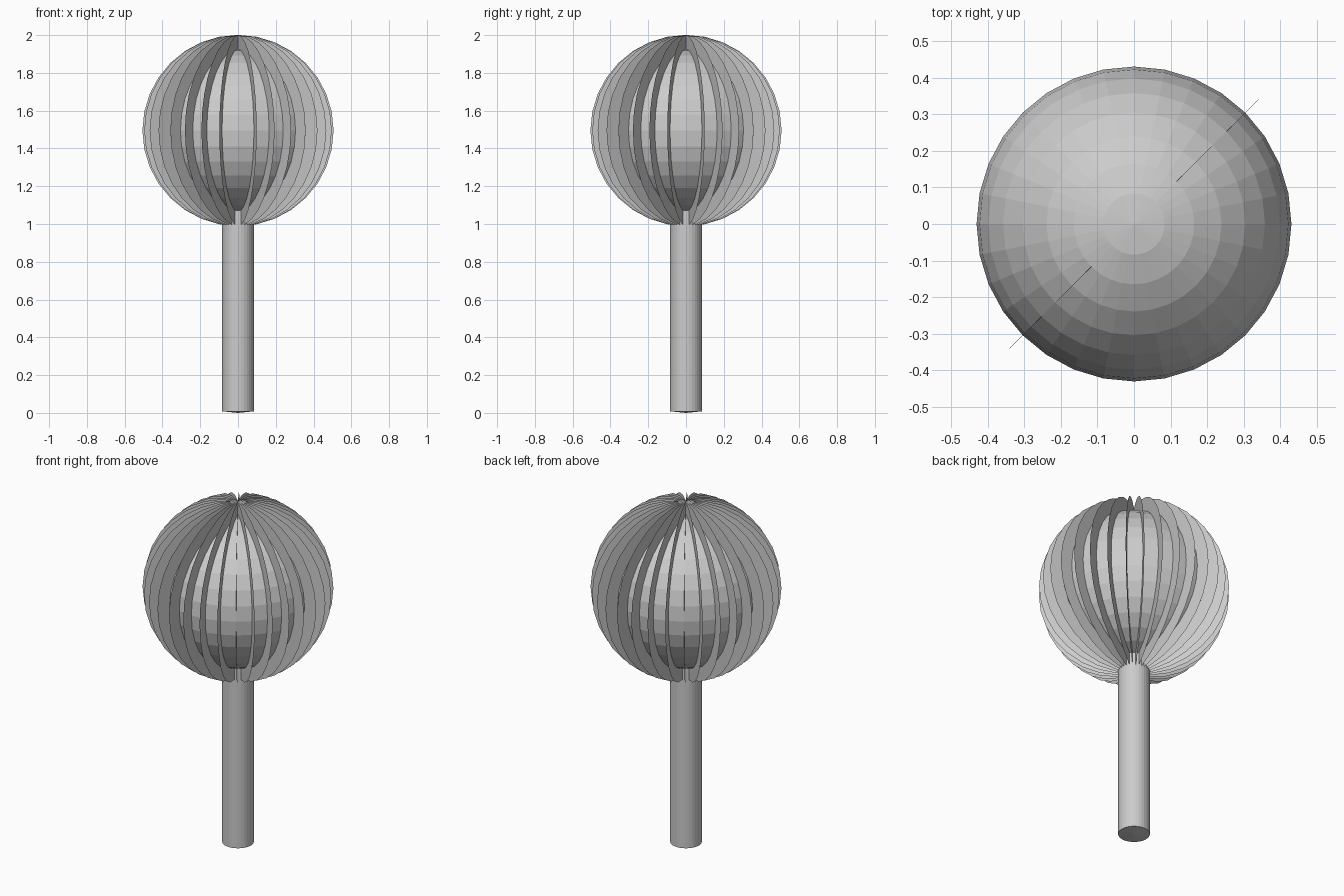
import bpy, bmesh, math

if "Cube" in bpy.data.objects:
    bpy.data.objects.remove(bpy.data.objects["Cube"])

SEGMENTS, RINGS = 32, 16
CENTRE_Z, CORE_R, FIN_R = 1.495, 0.431, 0.506

grey = bpy.data.materials.new("plain grey")
grey.diffuse_color = (0.6, 0.6, 0.6, 1.0)
grey.use_nodes = True
grey.node_tree.nodes["Principled BSDF"].inputs["Base Color"].default_value = grey.diffuse_color


def finish(bm, name):
    mesh = bpy.data.meshes.new(name)
    bm.to_mesh(mesh)
    bm.free()
    mesh.materials.append(grey)
    obj = bpy.data.objects.new(name, mesh)
    bpy.context.collection.objects.link(obj)
    return obj


def arc_point(radius, i, turn):
    """Point on a meridian, counted from the top pole."""
    t = math.pi * i / RINGS
    r = radius * math.sin(t)
    return (r * math.cos(turn), r * math.sin(turn), CENTRE_Z + radius * math.cos(t))


# Faceted core ball whose lowest cap is drawn down into a long handle
bm = bmesh.new()
bmesh.ops.create_uvsphere(bm, u_segments=SEGMENTS, v_segments=RINGS, radius=CORE_R)
bmesh.ops.translate(bm, verts=bm.verts, vec=(0, 0, CENTRE_Z))
bm.verts.ensure_lookup_table()
pole = min(bm.verts, key=lambda v: v.co.z)
drop = pole.co.z
cap = bmesh.ops.extrude_face_region(bm, geom=list(pole.link_faces))
cap_verts = [g for g in cap["geom"] if isinstance(g, bmesh.types.BMVert)]
bmesh.ops.translate(bm, verts=cap_verts, vec=(0, 0, -drop))
# Drop the old cap left inside the handle, if any
inner = [f for f in bm.faces if len(f.verts) == 3
         and abs(f.calc_center_median().z - drop) < 0.02]
bmesh.ops.delete(bm, geom=inner, context='FACES')
loose = [v for v in bm.verts if not v.link_faces]
bmesh.ops.delete(bm, geom=loose, context='VERTS')
bmesh.ops.recalc_face_normals(bm, faces=bm.faces)
finish(bm, "core_and_handle")

# Paper-thin fins standing on every meridian of the core
bm = bmesh.new()
for k in range(SEGMENTS):
    turn = 2 * math.pi * k / SEGMENTS
    inside = [bm.verts.new(arc_point(CORE_R, i, turn)) for i in range(RINGS + 1)]
    outside = [bm.verts.new(arc_point(FIN_R, i, turn)) for i in range(RINGS + 1)]
    for i in range(RINGS):
        bm.faces.new((inside[i], outside[i], outside[i + 1], inside[i + 1]))
finish(bm, "fins")
